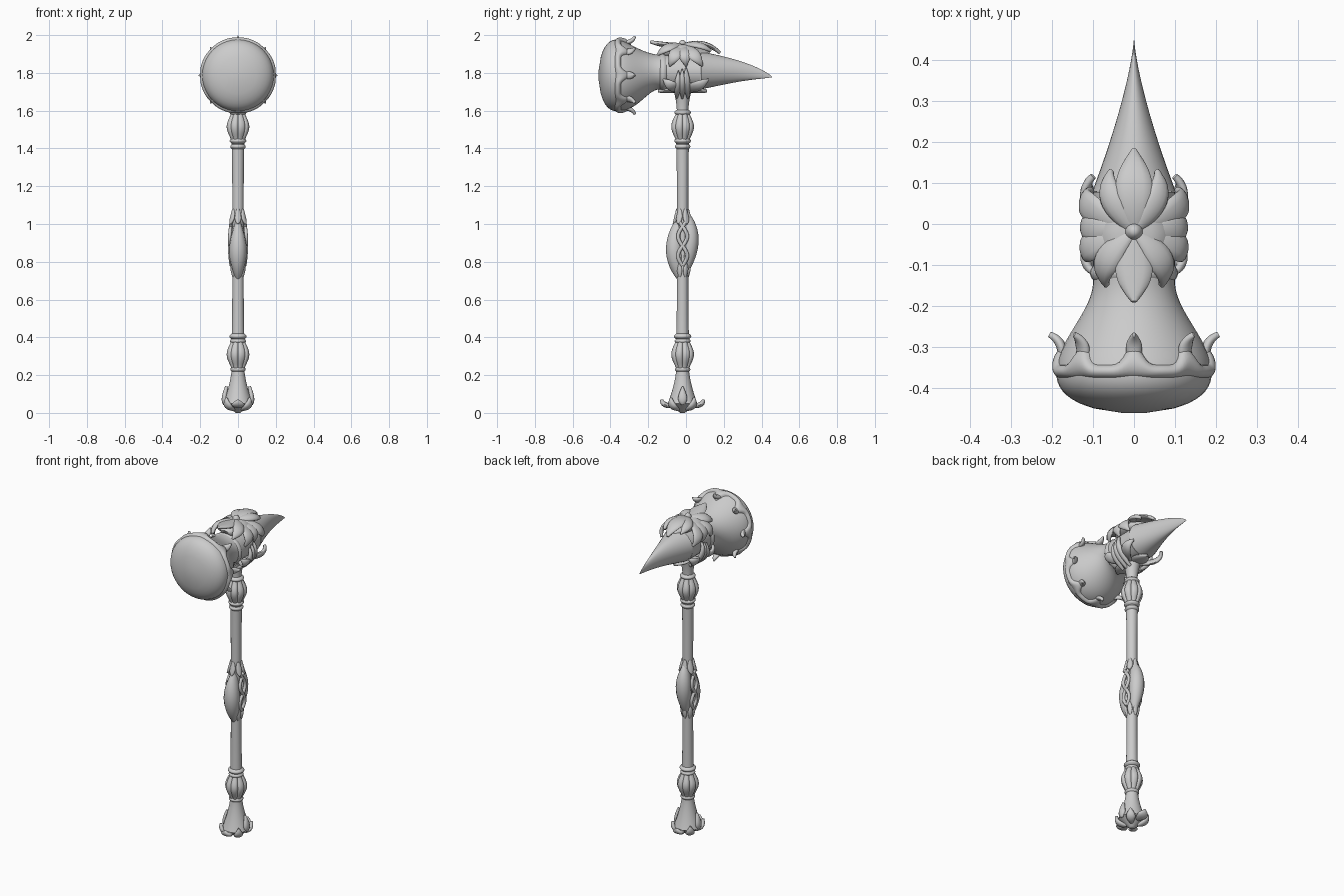
import bpy, bmesh, math
from mathutils import Vector, Matrix

cube = bpy.data.objects.get("Cube")
if cube:
    bpy.data.objects.remove(cube, do_unlink=True)

shade = 0.6
grey = bpy.data.materials.new("plain_grey")
grey.use_nodes = True
grey.diffuse_color = (shade, shade, shade, 1)
grey.node_tree.nodes["Principled BSDF"].inputs["Base Color"].default_value = grey.diffuse_color

X = Vector((1, 0, 0))
AXIS = -0.018      # handle offset along y
HEAD = 1.787       # height of the striking face centre
RIM = -0.36        # widest place of the hammer along y
MIRROR = (("left", 1), ("right", -1))


def skin(name, rings, matrix=Matrix()):
    """Join closed rings of points into one smooth solid."""
    bm = bmesh.new()
    rows = [[bm.verts.new(matrix @ point) for point in ring] for ring in rings]
    count = len(rows[0])
    for lower, upper in zip(rows, rows[1:]):
        for i in range(count):
            j = (i + 1) % count
            bm.faces.new((lower[i], lower[j], upper[j], upper[i]))
    bm.faces.new(rows[0])
    bm.faces.new(rows[-1])
    bmesh.ops.recalc_face_normals(bm, faces=bm.faces)
    for face in bm.faces:
        face.smooth = True
    mesh = bpy.data.meshes.new(name)
    bm.to_mesh(mesh)
    bm.free()
    mesh.set_sharp_from_angle(angle=math.radians(60))
    mesh.materials.append(grey)
    bpy.context.collection.objects.link(bpy.data.objects.new(name, mesh))


def sweep(name, rule, steps=14, sides=12, side=X, ribs=0, matrix=Matrix()):
    """Sweep an oval; rule(t) gives the centre, half width and half thickness."""
    rows = [rule(i / steps) for i in range(steps + 1)]
    spine = [Vector(row[0]) for row in rows]
    rings = []
    for i, (_, width, thickness) in enumerate(rows):
        tangent = (spine[min(i + 1, steps)] - spine[max(i - 1, 0)]).normalized()
        across = (side - tangent * side.dot(tangent)).normalized()
        up = tangent.cross(across)
        ring = []
        for k in range(sides):
            angle = math.tau * k / sides
            groove = 1 - 0.16 * (1 - abs(math.sin(ribs * angle / 2))) ** 2 if ribs else 1
            offset = across * math.cos(angle) * width + up * math.sin(angle) * thickness
            ring.append(spine[i] + offset * groove)
        rings.append(ring)
    skin(name, rings, matrix)


def turned(name, bottom, top, radius, sides=24, ribs=0):
    """Turned part on the handle axis; radius(t) runs from bottom to top."""
    def rule(t):
        return (0, AXIS, bottom + (top - bottom) * t), radius(t), radius(t)
    sweep(name, rule, sides=sides, ribs=ribs)


def leaf(name, start, middle, end, width, thickness=0.014, side=X, matrix=Matrix()):
    """Leaf swelling and tapering along a curve through three points."""
    start, middle, end = Vector(start), Vector(middle), Vector(end)
    control = middle * 2 - (start + end) / 2

    def rule(t):
        swell = math.sin(math.pi * (0.12 + 0.83 * t))
        centre = start * (1 - t) ** 2 + control * 2 * t * (1 - t) + end * t * t
        return centre, width * swell, thickness * (1 + swell) / 2
    sweep(name, rule, side=side, matrix=matrix)


def head_leaf(name, start, tip, width, arch=0.02, spread=1.6):
    """Leaf draped over the head, arching away from the head's long axis."""
    start, tip = Vector(start), Vector(tip)
    middle = start.lerp(tip, 0.55)
    middle.x *= spread
    outward = Vector((middle.x, 0, middle.z - 1.8)).normalized()
    leaf(name, start, middle + outward * arch, tip, width, side=(tip - start).cross(outward).normalized())


def around(centre, axis, count):
    """Transforms spaced evenly about an axis through a centre."""
    for k in range(count):
        yield k, Matrix.Translation(centre) @ Matrix.Rotation(math.tau * k / count, 4, axis)


# Handle: shaft, neck and ribbed knops between ring collars
turned("shaft", 0.38, 1.44, lambda t: 0.03 + 0.004 * abs(2 * t - 1) ** 4)
turned("neck", 1.58, 1.74, lambda t: 0.03 + 0.028 * t * t)
for name, bottom in (("lower", 0.235), ("upper", 1.44)):
    turned(f"{name}_knop", bottom, bottom + 0.15,
           lambda t: 0.036 + 0.026 * math.sin(math.pi * t) ** 1.3, sides=64, ribs=8)
for name, height, radius in (("foot", 0.23, 0.041), ("lower", 0.38, 0.042), ("lower_lip", 0.405, 0.046),
                             ("upper_lip", 1.41, 0.041), ("upper", 1.44, 0.044), ("neck", 1.59, 0.044)):
    turned(f"{name}_ring", height - 0.014, height + 0.014,
           lambda t: radius * (0.75 + math.sin(math.pi * t) / 4))

# Handle: two swellings at the grip, entwined by tendrils
leaf("front_swelling", (0, AXIS, 0.72), (0, -0.06, 0.87), (0, AXIS, 1.03), 0.046, 0.046)
leaf("back_swelling", (0, AXIS, 0.75), (0, 0.025, 0.92), (0, AXIS, 1.06), 0.044, 0.042)
for hand, s in MIRROR:
    for name, phase in (("front", 0), ("back", math.pi)):
        def wave(t):
            swing = 0.024 * math.sin(7 * t + phase)
            return (s * (0.036 + 0.009 * math.sin(math.pi * t)), AXIS + swing, 0.78 + 0.23 * t), 0.009, 0.01
        sweep(f"{hand}_{name}_tendril", wave, steps=20)
for k, spin in around((0, AXIS, 0), "Z", 6):
    leaf(f"grip_leaf_{k}", (0, 0.027, 1.08), (0, 0.036, 1.03), (0, 0.048, 1), 0.018, 0.01, matrix=spin)
    leaf(f"grip_bud_{k}", (0, 0.027, 0.72), (0, 0.034, 0.76), (0, 0.037, 0.8), 0.015, 0.008, matrix=spin)

# Pommel: flared cone, underside and three kinds of petal
turned("pommel_cone", 0.23, 0.05, lambda t: 0.034 + 0.044 * t ** 1.5)
turned("pommel_underside", 0, 0.05, lambda t: 0.012 + 0.064 * t)
flipped = ((0.05, 0.035), (0.095, 0.045), (0.11, 0.07)), 0.034
tongue = ((0.068, 0.045), (0.072, 0.08), (0.06, 0.14)), 0.024
cupped = ((0.03, 0.02), (0.075, 0.038), (0.085, 0.08)), 0.026
for k, spin in around((0, AXIS, 0), "Z", 8):
    path, width = (flipped, cupped, tongue, cupped)[k % 4]
    leaf(f"pommel_petal_{k}", *[(0, *point) for point in path], width, matrix=spin)


# Head: domed bell, collar and curved beak
def flare(y):
    t = min(max((-0.14 - y) / 0.22, 0), 1)
    return t * t * (3 - 2 * t)


def bell(t):
    y = -0.462 + 0.54 * t
    dome = max(RIM - y, 0) / 0.103
    closing = math.sqrt(max(1 - dome ** 2.5, 0.0001))
    centre = (0, y, HEAD + 0.018 * (1 - flare(y)))
    return centre, closing * (0.1 + 0.09 * flare(y)), closing * (0.092 + 0.098 * flare(y))


def beak(t):
    centre = (0, 0.08 + 0.377 * t, 1.813 - 0.035 * t ** 3)
    left = max(1 - t, 0.002)
    return centre, 0.102 * left ** 1.4, 0.1 * left ** 0.78


def collar(t):
    bulge = 0.01 * math.sin(math.pi * t)
    return (0, -0.14 + 0.04 * t, 1.803), 0.098 + bulge, 0.088 + bulge


sweep("hammer_bell", bell, steps=50, sides=40)
sweep("bell_collar", collar, steps=6, sides=32)
sweep("beak", beak, steps=24, sides=32)

# Head: scalloped crown and its curled tips
rings = []
for row in range(9):
    u = row / 8
    ring = []
    for i in range(128):
        angle = math.tau * i / 128
        peak = ((1 + math.cos(8 * angle)) / 2) ** 3
        y = RIM - 0.018 + u * (0.036 + 0.055 * peak)
        radius = 0.1 + 0.09 * flare(y) - 0.01 + 0.022 * math.sin(math.pi * u) ** 0.5
        ring.append(Vector((radius * math.sin(angle), y, HEAD + radius * math.cos(angle))))
    rings.append(ring)
skin("crown_band", rings)
for k, spin in around((0, 0, HEAD), "Y", 8):
    leaf(f"crown_curl_{k}", (0, -0.35, 0.18), (0, -0.3, 0.178), (0, -0.27, 0.207), 0.02, 0.012, matrix=spin)

# Head: leaf rosette on top
top = (0, AXIS, 1.945)
leaf("rosette_base", (0, -0.12, 1.9), (0, AXIS, 1.92), (0, 0.12, 1.89), 0.085, 0.035)
turned("rosette_boss", 1.93, 1.974, lambda t: 0.024 * math.sqrt(1.05 - t * t))
head_leaf("back_top_leaf", top, (0, 0.18, 1.905), 0.046, arch=0.03)
head_leaf("front_top_leaf", top, (0, -0.19, 1.965), 0.046, arch=-0.006)
for hand, s in MIRROR:
    head_leaf(f"{hand}_back_corner_leaf", top, (s * 0.055, 0.13, 1.915), 0.03)
    head_leaf(f"{hand}_front_corner_leaf", top, (s * 0.066, -0.15, 1.895), 0.034)
    for name, slant in (("front", -0.085), ("middle", 0), ("back", 0.085)):
        head_leaf(f"{hand}_{name}_hanging_leaf", top, (s * 0.105, slant, 1.838), 0.036)

# Head: leaves beneath and claws gripping the sides
for name, reach in (("front", -0.13), ("back", 0.13)):
    head_leaf(f"{name}_under_leaf", (0, AXIS, 1.71), (0, AXIS + reach, 1.704), 0.05, arch=0)
    for hand, s in MIRROR:
        head_leaf(f"{hand}_{name}_under_corner_leaf", (0, AXIS, 1.71), (s * 0.1, reach * 0.9, 1.765), 0.032)
for hand, s in MIRROR:
    for k in range(3):
        tip = (s * 0.106, 0.02 * k - 0.04, 1.81 + 0.01 * k)
        head_leaf(f"{hand}_claw_{k}", (s * 0.035, 0.03 * k - 0.05, 1.67), tip, 0.018, spread=1.2)
